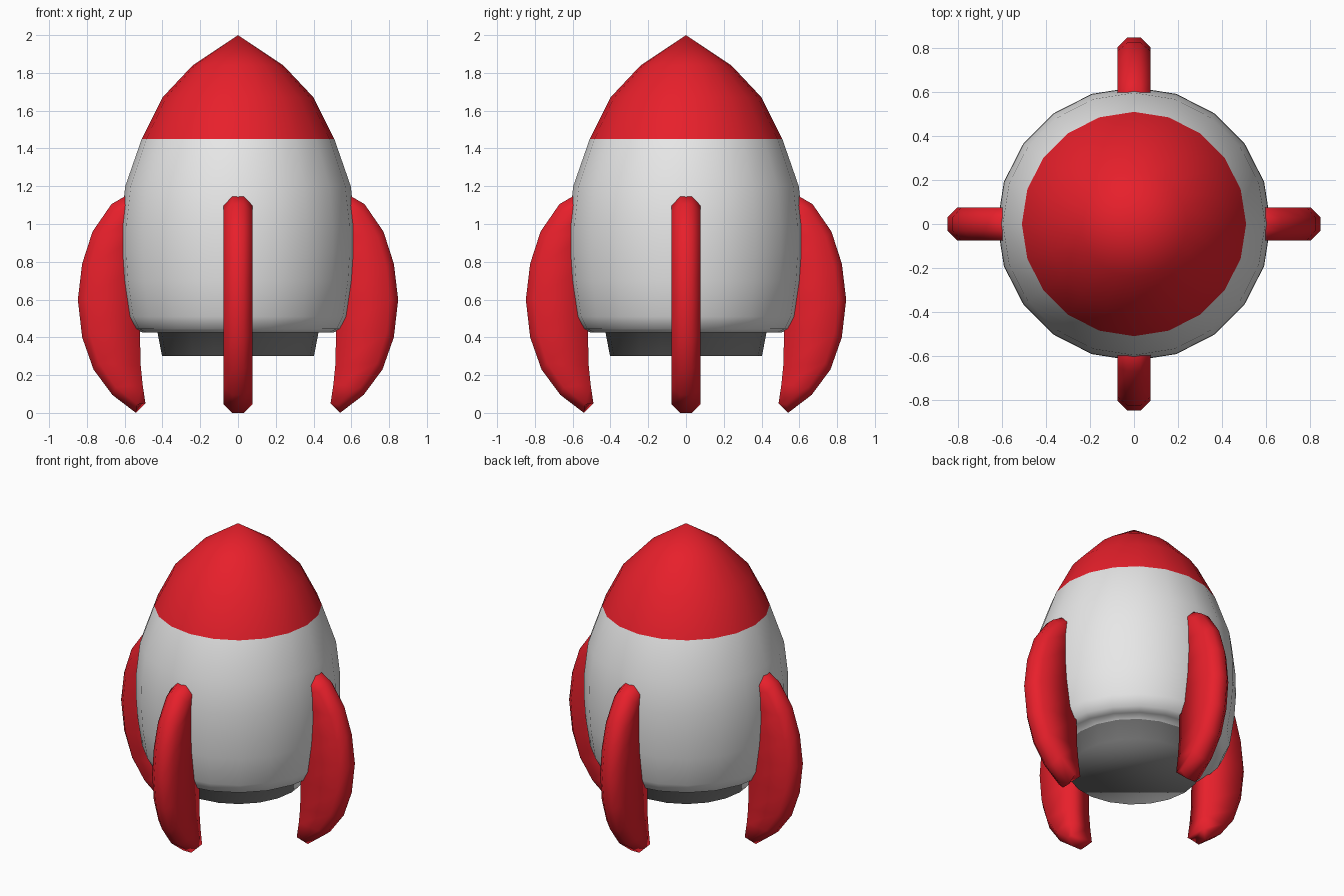
import bpy, bmesh, math
from mathutils import Vector

if "Cube" in bpy.data.objects:
    bpy.data.objects.remove(bpy.data.objects["Cube"])


def material(name, rgb):
    m = bpy.data.materials.new(name)
    m.diffuse_color = (*rgb, 1)
    m.use_nodes = True
    m.node_tree.nodes["Principled BSDF"].inputs["Base Color"].default_value = m.diffuse_color
    return m


RED = material("red", (0.80, 0.014, 0.024))
WHITE = material("off_white", (0.80, 0.80, 0.80))
GREY = material("mid_grey", (0.27, 0.27, 0.27))


def finish(name, bm, mats, angle):
    bmesh.ops.remove_doubles(bm, verts=bm.verts, dist=0.0001)
    bmesh.ops.recalc_face_normals(bm, faces=bm.faces)
    me = bpy.data.meshes.new(name)
    bm.to_mesh(me)
    bm.free()
    for m in mats:
        me.materials.append(m)
    ob = bpy.data.objects.new(name, me)
    bpy.context.collection.objects.link(ob)
    bpy.ops.object.select_all(action='DESELECT')
    ob.select_set(True)
    bpy.context.view_layer.objects.active = ob
    bpy.ops.object.shade_smooth_by_angle(angle=math.radians(angle))
    return ob


def loft(bm, rings, closed_ends):
    """Skin a list of equally long vertex rings."""
    rows = [[bm.verts.new(p) for p in r] for r in rings]
    n = len(rows[0])
    for a, b in zip(rows, rows[1:]):
        for i in range(n):
            j = (i + 1) % n
            bm.faces.new((a[i], a[j], b[j], b[i]))
    for k in closed_ends:
        bm.faces.new(rows[k])
    return rows


def lathe(name, profile, tip, mats, angle, sides=20):
    bm = bmesh.new()
    step = math.tau / sides
    rings = [[(r * math.cos(i * step), r * math.sin(i * step), z)
              for i in range(sides)] for r, z in profile]
    rows = loft(bm, rings, [0])
    t = bm.verts.new((0, 0, tip))
    for i in range(sides):
        bm.faces.new((rows[-1][i], rows[-1][(i + 1) % sides], t))
    return finish(name, bm, mats, angle)


# Hull with grey nozzle stub below and red nose above
hull = lathe("hull", [(0.402, 0.30), (0.426, 0.425), (0.505, 0.425), (0.55, 0.445),
                      (0.584, 0.51), (0.612, 0.70), (0.622, 0.85), (0.62, 1.0),
                      (0.597, 1.20), (0.51, 1.45), (0.40, 1.67), (0.24, 1.84)],
             2.0, [WHITE, RED, GREY], 120)
for f in hull.data.polygons:
    z = f.center.z
    f.material_index = 1 if z > 1.45 else 2 if z < 0.42 else 0

# Curved fins: outer and inner rails, with a chamfered outer edge
outer = [(0.55, 1.175), (0.67, 1.105), (0.77, 0.96), (0.825, 0.79), (0.848, 0.60),
         (0.825, 0.40), (0.765, 0.23), (0.665, 0.095), (0.54, 0.0)]
inner = [(0.51, 1.12), (0.51, 1.05), (0.52, 0.95), (0.52, 0.79), (0.52, 0.60),
         (0.52, 0.44), (0.515, 0.25), (0.505, 0.15), (0.49, 0.05)]
HALF, EDGE, CHAMFER = 0.076, 0.03, 0.045
centre = Vector((0.45, 0.6))


def fin(name, turn):
    c, s = math.cos(turn), math.sin(turn)
    bm = bmesh.new()
    rings = []
    for o, i in zip(outer, inner):
        o, i = Vector(o), Vector(i)
        sh = o + (centre - o).normalized() * CHAMFER
        section = [(i, HALF), (sh, HALF), (o, EDGE), (o, -EDGE), (sh, -HALF), (i, -HALF)]
        rings.append([(p.x * c - w * s, p.x * s + w * c, p.y) for p, w in section])
    loft(bm, rings, [0, -1])
    finish(name, bm, [RED], 95)


for k, side in enumerate(("right", "back", "left", "front")):
    fin(side + "_fin", k * math.pi / 2)
